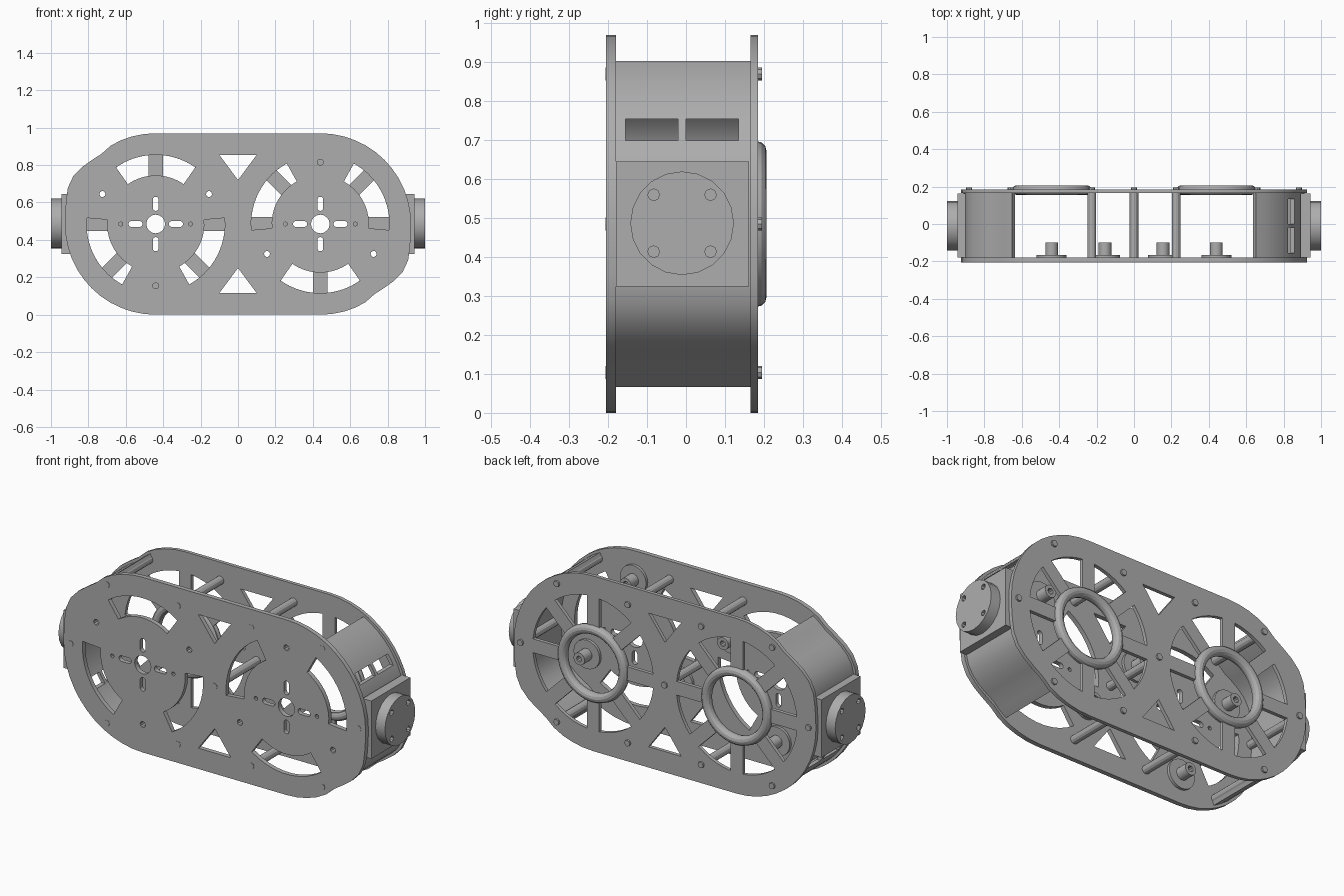
import bpy
import math
from math import sin, cos, pi, radians
from mathutils import Vector

if "Cube" in bpy.data.objects:
    bpy.data.objects.remove(bpy.data.objects["Cube"])

CX, CZ = 0.44, 0.485          # wheel centre, mirrored by a half turn
grey = bpy.data.materials.new("plain grey")
grey.diffuse_color = (0.42, 0.42, 0.42, 1)
grey.use_nodes = True
grey.node_tree.nodes["Principled BSDF"].inputs["Base Color"].default_value = grey.diffuse_color


def finish(obj, name):
    obj.name = name
    obj.data.materials.clear()
    obj.data.materials.append(grey)
    bpy.ops.object.select_all(action='DESELECT')
    obj.select_set(True)
    bpy.context.view_layer.objects.active = obj
    bpy.ops.object.shade_smooth_by_angle(angle=radians(25))
    return obj


def slab(name, loops, y0, y1):
    """Flat part from an outline plus hole loops given in x, z."""
    cu = bpy.data.curves.new(name, 'CURVE')
    cu.dimensions, cu.fill_mode = '2D', 'BOTH'
    cu.extrude = (y1 - y0) / 2
    for pts in loops:
        sp = cu.splines.new('POLY')
        sp.points.add(len(pts) - 1)
        for p, (x, z) in zip(sp.points, pts):
            p.co = (x, z, 0, 1)
        sp.use_cyclic_u = True
    obj = bpy.data.objects.new(name, cu)
    bpy.context.collection.objects.link(obj)
    obj.location.y = (y0 + y1) / 2
    obj.rotation_euler.x = pi / 2
    bpy.ops.object.select_all(action='DESELECT')
    obj.select_set(True)
    bpy.context.view_layer.objects.active = obj
    bpy.ops.object.convert(target='MESH')
    return finish(bpy.context.object, name)


def turn(pts):
    return [(-x, 2 * CZ - z) for x, z in pts]


def circle(x, z, r, n=16):
    return [(x + r * cos(2 * pi * i / n), z + r * sin(2 * pi * i / n)) for i in range(n)]


def polar(r, deg, x=CX):
    return (x + r * cos(radians(deg)), CZ + r * sin(radians(deg)))


def arc(r, a0, a1, n=9):
    """r is a radius or a function of the angle, around the right wheel centre."""
    f = r if callable(r) else (lambda a: r)
    angs = [a0 + (a1 - a0) * i / n for i in range(n + 1)]
    return [polar(f(a), a) for a in angs]


def sector(r0, r1, a0, a1):
    return arc(r0, a0, a1) + arc(r1, a1, a0)


def pill(x, z, half, r, vertical):
    pts = []
    for i in range(12):
        a = 2 * pi * (i + 0.5) / 12
        u, v = r * cos(a) + math.copysign(half, cos(a)), r * sin(a)
        pts.append((x + v, z + u) if vertical else (x + u, z + v))
    return pts


def rim(base):
    """Rounded end with a soft bulge on its lower outer corner."""
    return lambda a: (base + 0.026 * math.exp(-((a + 27) / 13) ** 2)
                      - 0.012 * math.exp(-((a + 51) / 7) ** 2))


def cylinder(name, loc, r, depth, axis, n=16):
    rot = {'Y': (pi / 2, 0, 0), 'X': (0, pi / 2, 0)}[axis]
    bpy.ops.mesh.primitive_cylinder_add(vertices=n, radius=r, depth=depth,
                                        location=loc, rotation=rot)
    return finish(bpy.context.object, name)


def box(name, lo, hi):
    lo, hi = Vector(lo), Vector(hi)
    bpy.ops.mesh.primitive_cube_add(size=1, location=(lo + hi) / 2)
    bpy.context.object.scale = hi - lo
    return finish(bpy.context.object, name)


def cut(obj, cutters):
    for c in cutters:
        m = obj.modifiers.new("cut", 'BOOLEAN')
        m.operation, m.solver, m.object = 'DIFFERENCE', 'EXACT', c
        bpy.context.view_layer.objects.active = obj
        bpy.ops.object.modifier_apply(modifier=m.name)
    for c in cutters:
        bpy.data.objects.remove(c)


# Shared plate outline and middle triangles
end = arc(rim(0.485), -90, 90, 24)
outline = end + turn(end)
tri = [(-0.10, 0.855), (0.10, 0.855), (0, 0.72)]
shafts = [(0.725, 0.325), (0.155, 0.325), (0.44, 0.815)]

# Front plate: arc windows, motor mounting slots and shaft holes
holes = [sector(0.26, 0.37, -5, 61), sector(0.26, 0.37, 119, 185),
         sector(0.26, 0.37, 235, 305), circle(CX, CZ, 0.05), tri]
for s in (-1, 1):
    holes.append(pill(CX + s * 0.108, CZ, 0.022, 0.016, False))
    holes.append(pill(CX, CZ + s * 0.108, 0.022, 0.016, True))
    holes.append(circle(CX + s * 0.187, CZ, 0.011, 8))
holes += [circle(x, z, 0.016, 10) for x, z in shafts]
slab("front_plate", [outline] + holes + [turn(h) for h in holes], -0.205, -0.18)

# Back plate: spoked wheels with open centres
holes = [circle(CX, CZ, 0.165, 32), tri]
for k in range(8):
    a = 45 * k
    d0, d1 = (math.degrees(math.asin(0.038 / r)) for r in (0.21, 0.37))
    holes.append(arc(0.21, a + d0, a + 45 - d0, 5) + arc(0.37, a + 45 - d1, a + d1, 5))
slab("back_plate", [outline] + holes + [turn(h) for h in holes], 0.165, 0.185)

# End casings with two windows each, mounting block and outer disc
for s, side in ((1, "right"), (-1, "left")):
    prof = arc(rim(0.47), -63, 63, 20) + arc(rim(0.45), 63, -63, 20)
    shell = slab(side + "_casing", [prof if s > 0 else turn(prof)], -0.181, 0.166)
    z0, z1 = (0.70, 0.755) if s > 0 else (0.215, 0.27)
    xs = sorted((s * 0.75, s * 1.0))
    cut(shell, [box("cutter", (xs[0], y0, z0), (xs[1], y1, z1))
                for y0, y1 in ((-0.155, -0.02), (0.0, 0.135))])
    finish(shell, side + "_casing")
    xs = sorted((s * 0.89, s * 0.943))
    box(side + "_mount", (xs[0], -0.18, 0.325), (xs[1], 0.162, 0.645))
    disc = cylinder(side + "_disc", (s * 0.97, -0.01, 0.487), 0.133, 0.06, 'X', 20)
    cut(disc, [cylinder("cutter", (s * 0.99, -0.01 + dy, 0.487 + dz), 0.015, 0.08, 'X', 8)
               for dy in (-0.073, 0.073) for dz in (-0.073, 0.073)])
    finish(disc, side + "_disc")

    # Wheel ring on the back plate
    bpy.ops.mesh.primitive_torus_add(major_radius=0.187, minor_radius=0.026,
                                     major_segments=40, minor_segments=12,
                                     location=(s * CX, 0.181, CZ), rotation=(pi / 2, 0, 0))
    finish(bpy.context.object, side + "_wheel_ring")

    # Hollow shafts with flanges behind the front plate
    for i, (x, z) in enumerate(shafts):
        if s < 0:
            x, z = -x, 2 * CZ - z
        for part, r, y1 in (("flange", 0.08, -0.165), ("shaft", 0.034, -0.10)):
            slab(f"{side}_{part}_{i}", [circle(x, z, r, 20), circle(x, z, 0.016, 10)],
                 -0.181, y1)

# Standoffs joining the plates, with bolt ends at both faces
posts = [(x, z) for x in (-0.66, -0.225, 0.225, 0.66) for z in (0.104, 0.87)]
posts += [(-0.882, CZ), (0, CZ), (0.882, CZ)]
for i, (x, z) in enumerate(posts):
    cylinder(f"standoff_{i}", (x, -0.008, z), 0.023, 0.35, 'Y', 12)
    cylinder(f"bolt_{i}", (x, -0.006, z), 0.017, 0.402, 'Y', 8)
